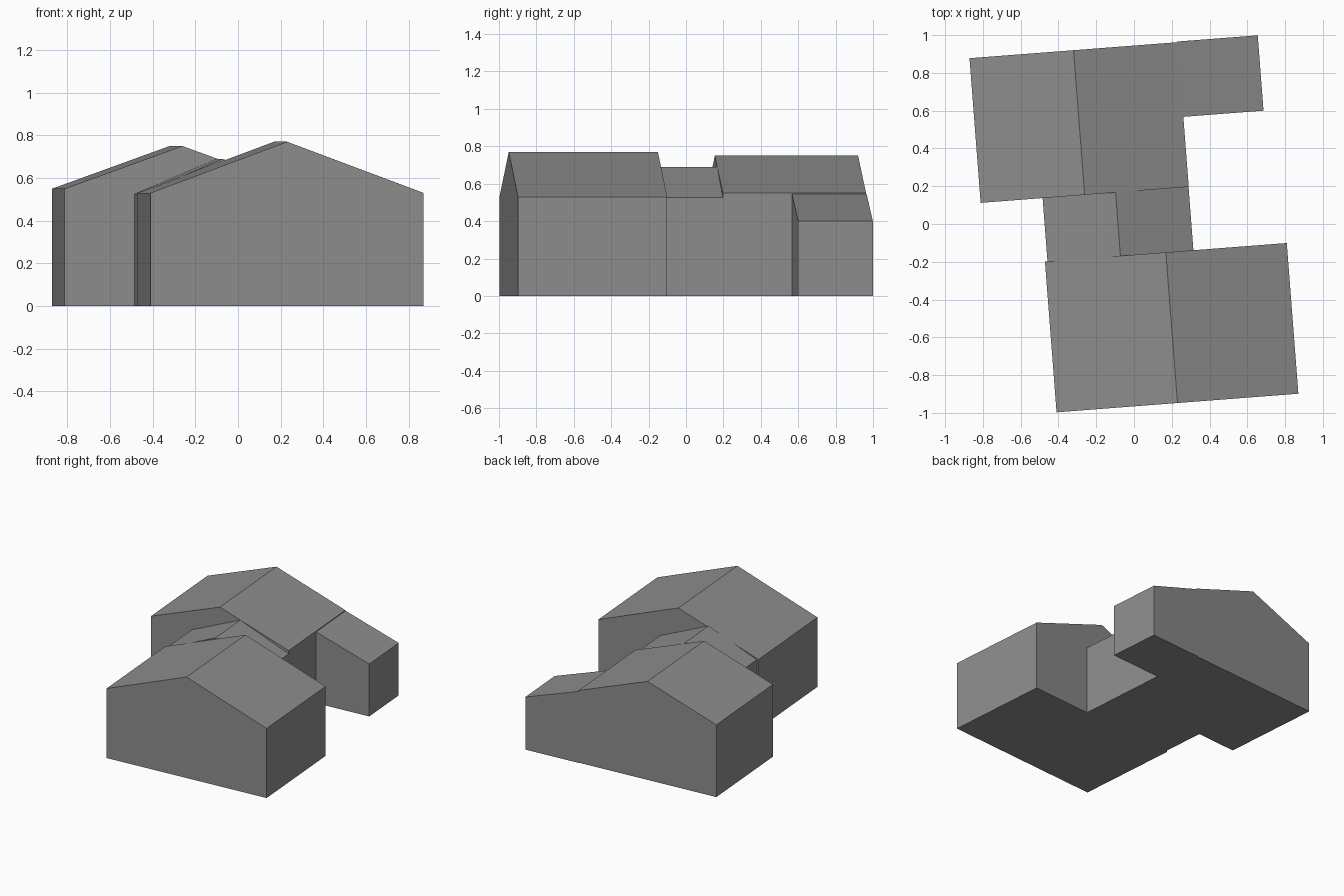
import bpy
import bmesh
from math import radians
from mathutils import Matrix

cube = bpy.data.objects.get("Cube")
if cube:
    bpy.data.objects.remove(cube, do_unlink=True)

# Single plain colour for walls and roofs
grey = bpy.data.materials.new("plain_grey")
grey.use_nodes = True
colour = (0.27, 0.27, 0.27, 1)
grey.diffuse_color = colour
grey.node_tree.nodes["Principled BSDF"].inputs["Base Color"].default_value = colour


def block(name, corner, depth, roof, angle=4.4):
    """Extrude a roof outline (across, height) back from its front left corner."""
    outline = [(roof[0][0], 0)] + roof + [(roof[-1][0], 0)]
    bm = bmesh.new()
    face = bm.faces.new([bm.verts.new((u, 0, z)) for u, z in outline])
    ext = bmesh.ops.extrude_face_region(bm, geom=[face])
    moved = [v for v in ext["geom"] if isinstance(v, bmesh.types.BMVert)]
    bmesh.ops.translate(bm, verts=moved, vec=(0, depth, 0))
    bmesh.ops.recalc_face_normals(bm, faces=bm.faces)
    mesh = bpy.data.meshes.new(name)
    bm.to_mesh(mesh)
    bm.free()
    mesh.materials.append(grey)
    obj = bpy.data.objects.new(name, mesh)
    obj.matrix_world = Matrix.Translation((*corner, 0)) @ Matrix.Rotation(radians(angle), 4, "Z")
    bpy.context.collection.objects.link(obj)
    return obj


def gable(width, eave, ridge):
    return [(0, eave), (width / 2, ridge), (width, eave)]


# Front wing
block("front_wing", (-0.41, -0.997), 0.8, gable(1.284, 0.53, 0.77))
# Lower link between the wings
block("connecting_link", (-0.458, -0.2), 0.36, gable(0.775, 0.525, 0.69))
# Rear wing
block("rear_wing", (-0.812, 0.112), 0.768, gable(1.105, 0.55, 0.75))
# Lean-to on the rear wing, continuing its roof slope
block("lean_to", (0.257, 0.567), 0.4, [(0, 0.545), (0.43, 0.4)])
